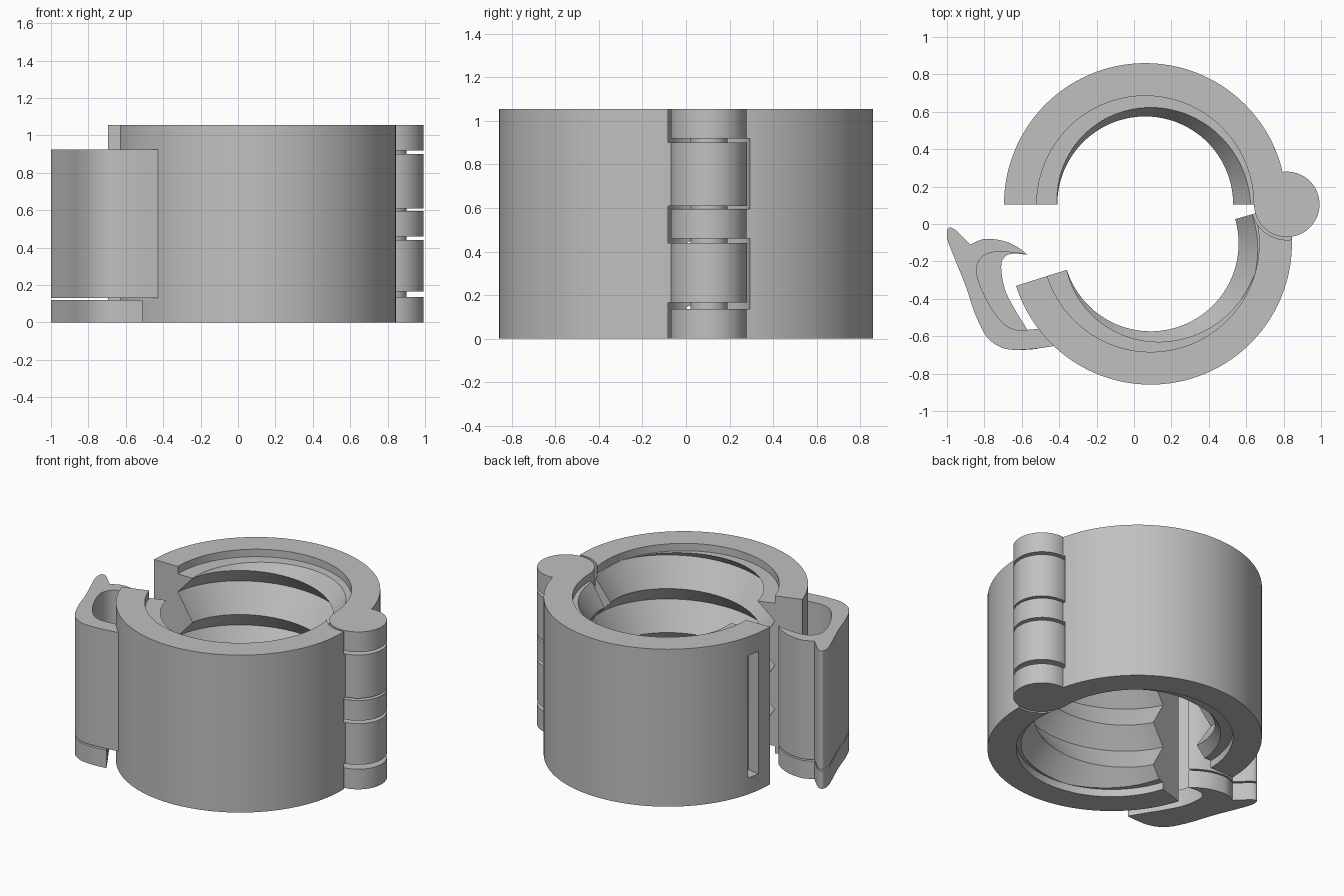
import bpy, bmesh, math
from mathutils import Matrix, Vector

cube = bpy.data.objects.get("Cube")
if cube:
    bpy.data.objects.remove(cube, do_unlink=True)

grey = bpy.data.materials.new("plain grey")
grey.use_nodes = True
grey.diffuse_color = (0.53, 0.53, 0.53, 1)
grey.node_tree.nodes["Principled BSDF"].inputs["Base Color"].default_value = grey.diffuse_color

HEIGHT, OUTER, WIDE, NARROW = 1.055, 0.755, 0.58, 0.47
CENTRE = Vector((0.06, 0.105, 0))
HINGE = Vector((0.817, 0.105, 0))
PITCH, UNDERCUT, LIP = 0.295, 0.12, 0.05
OPEN = math.radians(16)


def finish(name, bm):
    bmesh.ops.remove_doubles(bm, verts=bm.verts, dist=0.0001)
    bmesh.ops.recalc_face_normals(bm, faces=bm.faces)
    mesh = bpy.data.meshes.new(name)
    bm.to_mesh(mesh)
    bm.free()
    mesh.materials.append(grey)
    ob = bpy.data.objects.new(name, mesh)
    bpy.context.collection.objects.link(ob)
    return ob


def smooth(ob):
    bpy.ops.object.select_all(action='DESELECT')
    ob.select_set(True)
    bpy.context.view_layer.objects.active = ob
    bpy.ops.object.shade_smooth_by_angle(angle=math.radians(25))


def prism(name, outline, low, high):
    bm = bmesh.new()
    face = bm.faces.new([bm.verts.new((x, y, low)) for x, y in outline])
    top = bmesh.ops.extrude_face_region(bm, geom=[face])
    verts = [v for v in top["geom"] if isinstance(v, bmesh.types.BMVert)]
    bmesh.ops.translate(bm, verts=verts, vec=(0, 0, high - low))
    return finish(name, bm)


def disc(name, radius, low, high):
    turns = [math.tau * i / 64 for i in range(64)]
    return prism(name, [(HINGE.x + radius * math.cos(a), HINGE.y + radius * math.sin(a))
                        for a in turns], low, high)


def cut(ob, cutter):
    cutter.hide_render = True
    mod = ob.modifiers.new("cut", 'BOOLEAN')
    mod.operation, mod.solver, mod.object = 'DIFFERENCE', 'EXACT', cutter
    bpy.context.view_layer.objects.active = ob
    bpy.ops.object.modifier_apply(modifier=mod.name)
    bpy.data.objects.remove(cutter, do_unlink=True)


# Threaded half rings: a zigzag section swept around, rising along a helix
def section(turn):
    start = 0.93 + PITCH * (turn - math.pi / 2) / math.tau
    rise = 1 - UNDERCUT / PITCH

    def bore(z):
        u = ((z - start) / PITCH) % 1
        share = u / rise if u < rise else (1 - u) / (1 - rise)
        return NARROW + (WIDE - NARROW) * share

    low, high = LIP, HEIGHT - LIP
    points = [(OUTER, 0), (OUTER, HEIGHT), (WIDE, HEIGHT), (WIDE, high), (bore(high), high)]
    for k in range(1, -5, -1):
        for z in (start + k * PITCH, start + k * PITCH - UNDERCUT):
            z = min(max(z, low), high)
            points.append((bore(z), z))
    return points + [(bore(low), low), (WIDE, low), (WIDE, 0)]


def half_ring(name, first, last, swing):
    bm = bmesh.new()
    steps = 72
    rows = []
    for i in range(steps + 1):
        turn = math.radians(first + (last - first) * i / steps)
        rows.append([bm.verts.new(CENTRE + Vector((r * math.cos(turn), r * math.sin(turn), z)))
                     for r, z in section(turn)])
    count = len(rows[0])
    for a, b in zip(rows, rows[1:]):
        for j in range(count):
            k = (j + 1) % count
            bm.faces.new((a[j], a[k], b[k], b[j]))
    bm.faces.new(rows[0])
    bm.faces.new(rows[-1])
    bmesh.ops.rotate(bm, verts=bm.verts, cent=HINGE, matrix=Matrix.Rotation(swing, 3, 'Z'))
    return finish(name, bm)


back_half = half_ring("back_half_ring", 0, 180, 0)
front_half = half_ring("front_half_ring", 181.5, 360, OPEN)

# Clearance pockets around the knuckles of the opposite half
for low, high in ((0.135, 0.46), (0.595, 0.92)):
    cut(back_half, disc("pocket", 0.19, low, high))
for low, high in ((-0.1, 0.165), (0.44, 0.61), (0.9, 1.2)):
    cut(front_half, disc("pocket", 0.19, low, high))

# Catch slot near the free end of the back half
slot = []
for radius, degrees in ((0.67, 165), (0.8, 165), (0.8, 171.7), (0.67, 171.7)):
    a = math.radians(degrees)
    slot.append((CENTRE.x + radius * math.cos(a), CENTRE.y + radius * math.sin(a)))
cut(back_half, prism("slot_cutter", slot, 0.11, 0.93))

# Hinge barrel
knuckles = ((0, 0.135), (0.165, 0.44), (0.46, 0.595), (0.61, 0.9), (0.92, HEIGHT))
parts = [disc("hinge_knuckle", 0.175, low, high) for low, high in knuckles]
parts.append(disc("hinge_pin", 0.085, 0.05, 1.0))


# Latch outlines: smooth runs that meet at sharp corners
def curve(points, steps=6):
    p = [Vector(q) for q in points]
    p = [p[0] * 2 - p[1]] + p + [p[-1] * 2 - p[-2]]
    out = []
    for a, b, c, d in zip(p, p[1:], p[2:], p[3:]):
        for i in range(steps):
            t = i / steps
            out.append(tuple(b + (c - a) * t / 2 + (2 * a - 5 * b + 4 * c - d) * t * t / 2
                             + (3 * b - a - 3 * c + d) * t ** 3 / 2))
    return out


side = [(-0.65, -0.672), (-0.72, -0.655), (-0.79, -0.6), (-0.85, -0.48), (-0.89, -0.36), (-0.92, -0.28)]
thumb_tab = [(-0.92, -0.28), (-0.965, -0.17), (-0.998, -0.08), (-0.995, -0.025), (-0.965, -0.025),
             (-0.92, -0.065), (-0.875, -0.11)]
hook = [(-0.875, -0.11), (-0.8, -0.08), (-0.7, -0.09), (-0.62, -0.125), (-0.57, -0.165)]
arm_inside = [(-0.57, -0.165), (-0.64, -0.153), (-0.75, -0.15), (-0.82, -0.185), (-0.84, -0.27),
              (-0.78, -0.42), (-0.7, -0.53), (-0.63, -0.565), (-0.56, -0.565), (-0.47, -0.555)]
foot_inside = [(-0.57, -0.165), (-0.64, -0.158), (-0.69, -0.175), (-0.71, -0.23), (-0.69, -0.35),
               (-0.635, -0.46), (-0.57, -0.565)]

shared = curve(thumb_tab) + curve(hook)
arm = curve([(-0.41, -0.65), (-0.54, -0.668)] + side) + shared + curve(arm_inside) + [(-0.47, -0.555)]
foot = curve([(-0.51, -0.666), (-0.57, -0.672)] + side) + shared + curve(foot_inside) + [(-0.57, -0.565)]
parts.append(prism("latch_arm", arm, 0.13, 0.925))
parts.append(prism("latch_foot", foot, 0, 0.12))

for ob in parts + [back_half, front_half]:
    smooth(ob)
